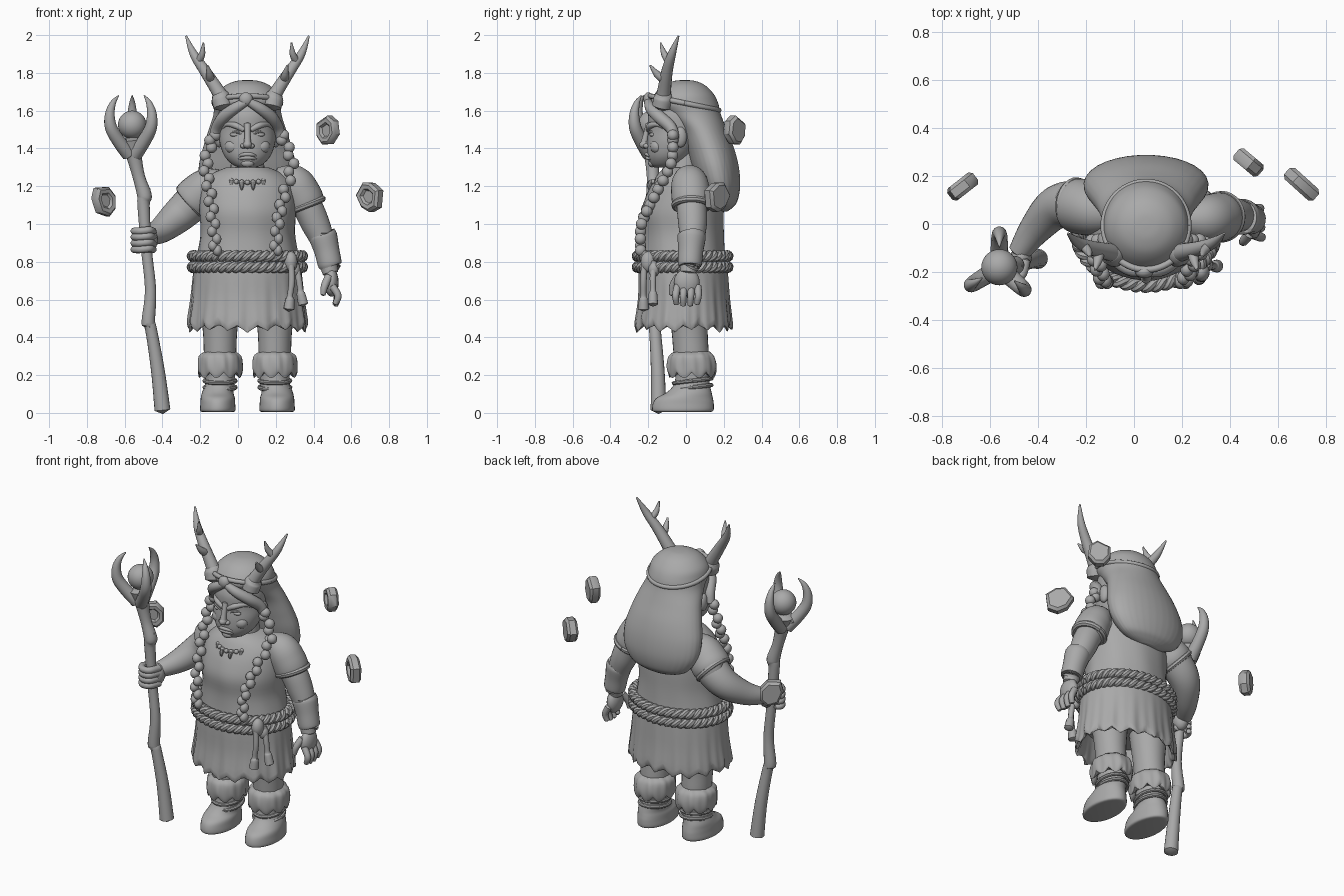
import bpy, bmesh, math, random
from mathutils import Vector, Matrix
from math import sin, cos, pi, tau

random.seed(4)
stone = bpy.data.materials.new("plain_grey")
stone.diffuse_color = (0.4, 0.4, 0.4, 1)
CX = 0.05  # the figure's own centre line


def finish(name, bm):
    bmesh.ops.recalc_face_normals(bm, faces=bm.faces)
    me = bpy.data.meshes.new(name)
    bm.to_mesh(me)
    bm.free()
    me.materials.append(stone)
    ob = bpy.data.objects.new(name, me)
    bpy.context.collection.objects.link(ob)
    return ob


def smooth(rows, n):
    """Catmull-Rom resampling of tuples."""
    out = []
    for i in range(len(rows) - 1):
        a, b, c, d = rows[max(i - 1, 0)], rows[i], rows[i + 1], rows[min(i + 2, len(rows) - 1)]
        for k in range(n):
            t = k / n
            out.append([0.5 * (2 * q + (r - p) * t + (2 * p - 5 * q + 4 * r - s) * t * t
                               + (3 * q - p - 3 * r + s) * t ** 3) for p, q, r, s in zip(a, b, c, d)])
    return out + [list(rows[-1])]


def skin(bm, rings, ends=None):
    rings = [[bm.verts.new(p) for p in r] for r in rings]
    n = len(rings[0])
    for a, b in zip(rings, rings[1:]):
        for i in range(n):
            bm.faces.new((a[i], a[(i + 1) % n], b[(i + 1) % n], b[i]))
    for ring, tip in zip((rings[0], rings[-1]), ends or (None, None)):
        if tip is None:
            bm.faces.new(ring)
        else:
            v = bm.verts.new(tip)
            for i in range(n):
                bm.faces.new((ring[i], ring[(i + 1) % n], v))


def loft(name, rows, seg=48, n=4, warp=lambda a, t: (1, 0)):
    """Rows of z, centre x, half width, front y, back y. warp gives scale and lift."""
    rings, rows = [], smooth(rows, n)
    for j, (z, x, rx, yf, yb) in enumerate(rows):
        ring = []
        for i in range(seg):
            a = tau * i / seg
            s, dz = warp(a, j / (len(rows) - 1))
            ring.append((x + s * rx * cos(a), (yf + yb) / 2 + s * (yb - yf) / 2 * sin(a), z + dz))
        rings.append(ring)
    bm = bmesh.new()
    skin(bm, rings)
    return finish(name, bm)


def tubes(name, paths, seg=14, n=5):
    """Each path is a list of x, y, z, radius."""
    bm = bmesh.new()
    for path in paths:
        pts = smooth(path, n)
        ps = [Vector(p[:3]) for p in pts]
        rings, side = [], None
        for i, p in enumerate(ps):
            t = (ps[min(i + 1, len(ps) - 1)] - ps[max(i - 1, 0)]).normalized()
            side = t.orthogonal() if side is None else side - t * side.dot(t)
            side.normalize()
            up, r = t.cross(side), max(pts[i][3], 0.002)
            rings.append([p + r * (side * cos(tau * k / seg) + up * sin(tau * k / seg)) for k in range(seg)])
        tips = (ps[0] - (ps[1] - ps[0]).normalized() * pts[0][3] * 0.5,
                ps[-1] + (ps[-1] - ps[-2]).normalized() * max(pts[-1][3], 0.002) * 0.5)
        skin(bm, rings, tips)
    return finish(name, bm)


def blobs(name, items, u=16, v=10):
    """Ellipsoids: x, y, z, rx, ry, rz."""
    bm = bmesh.new()
    for x, y, z, a, b, c in items:
        bmesh.ops.create_uvsphere(bm, u_segments=u, v_segments=v, radius=1,
                                  matrix=Matrix.Translation((x, y, z)) @ Matrix.Diagonal((a, b, c, 1)))
    return finish(name, bm)


def flip(path):
    return [(2 * CX - p[0],) + tuple(p[1:]) for p in path]


# --- clothing: tunic, ragged hollow skirt ---
loft("tunic", [(.78, CX, .28, -.24, .215), (.84, CX, .268, -.23, .205), (.95, CX, .25, -.225, .2),
               (1.06, CX, .255, -.235, .2), (1.15, CX, .25, -.21, .195), (1.22, CX, .235, -.175, .18),
               (1.27, CX, .18, -.145, .15), (1.3, CX, .11, -.11, .1)],
     warp=lambda a, t: (1 + .012 * sin(9 * a + 5 * t) * (1 - t), 0))


def rag(a, t):
    low = max(0, 1 - abs(t - .6) / .4)
    zig = abs((a * 18 / tau) % 1 - .5) * 2
    return 1 + low * (.018 * sin(13 * a) + .012 * sin(29 * a)), low ** 3 * (.055 * zig + .012 * sin(5 * a))


loft("skirt", [(.83, CX, .27, -.235, .21), (.76, CX, .285, -.25, .22), (.6, CX, .3, -.255, .23),
               (.44, CX, .315, -.272, .242), (.47, CX, .285, -.24, .215), (.6, CX, .27, -.22, .2)],
     seg=144, n=4, warp=rag)

# --- twisted rope belt with knot and tassels ---
ropes = []
for z0 in (.83, .772):
    for ph in (0, pi):
        path = []
        for i in range(241):
            a = tau * i / 240
            w = 22 * a + ph
            path.append((CX + (.29 + .013 * cos(w)) * cos(a), -.018 + (.238 + .013 * cos(w)) * sin(a),
                         z0 + .013 * sin(w), .019))
        ropes.append(path)
tubes("rope_belt", ropes, seg=8, n=1)
blobs("belt_knot", [(.28, -.2, .8, .035, .04, .055), (.3, -.17, .76, .03, .03, .04)])
tubes("belt_tassels", [
    [(.28, -.22, .8, .017), (.285, -.225, .7, .017), (.275, -.225, .62, .016), (.275, -.225, .6, .024), (.27, -.225, .55, .029)],
    [(.3, -.17, .8, .017), (.32, -.175, .72, .017), (.33, -.175, .65, .016), (.333, -.175, .63, .023), (.345, -.175, .575, .027)]])

# --- legs, fur cuffs and boots ---
for side, sx in (("right", -1), ("left", 1)):
    x = CX + sx * .145
    loft(side + "_leg", [(.15, x, .075, -.05, .11), (.3, x, .085, -.065, .12), (.42, x, .09, -.075, .115),
                         (.55, x, .105, -.09, .12), (.66, x, .12, -.1, .14)], seg=28)
    loft(side + "_fur_cuff", [(.22, x, .085, -.06, .12), (.215, x, .112, -.09, .15), (.25, x, .118, -.1, .162),
                              (.3, x, .112, -.09, .15), (.325, x, .08, -.06, .125)], seg=72,
         warp=lambda a, t: (1 + .025 * sin(9 * a + 4 * t) + .012 * sin(17 * a),
                            -.03 * abs(sin(4.5 * a)) * max(0, 1 - abs(t - .25) * 3)))
    f = x + sx * .012
    loft(side + "_boot", [(.004, f, .075, -.155, .12), (.012, f, .093, -.178, .145), (.05, f, .092, -.175, .147),
                          (.08, f, .09, -.155, .142), (.11, f, .083, -.1, .135), (.16, x, .078, -.06, .125),
                          (.24, x, .08, -.058, .125)], seg=32)
    tubes(side + "_boot_wraps", [[(x + .082 * cos(tau * i / 24), .035 + .1 * sin(tau * i / 24),
                                   z + .012 * sin(tau * i / 24), .011) for i in range(25)] for z in (.135, .17)],
          seg=8, n=1)

# --- arms: one bent to hold the staff, one hanging ---
tubes("right_arm", [[(-.12, .05, 1.2, .09), (-.22, .08, 1.13, .1), (-.32, .07, 1.04, .09),
                     (-.41, -.02, .965, .068), (-.48, -.12, .93, .045)]], seg=24)
tubes("left_arm", [[(.27, .03, 1.2, .08), (.36, .03, 1.1, .08), (.41, .035, 1.0, .076),
                    (.45, .03, .9, .062), (.49, .01, .74, .042)]], seg=24)
tubes("sleeves", [[(-.08, .03, 1.23, .06), (-.155, .05, 1.2, .1), (-.215, .07, 1.145, .115), (-.245, .08, 1.115, .11), (-.25, .08, 1.11, .09)],
                  [(.2, .02, 1.24, .06), (.29, .02, 1.22, .095), (.335, .025, 1.16, .103), (.36, .03, 1.105, .1), (.365, .03, 1.095, .08)]], seg=28)


def ring(c, axis, r, thick):
    q = Vector(axis).to_track_quat('Z', 'Y')
    return [tuple(Vector(c) + q @ Vector((r * cos(tau * i / 28), r * sin(tau * i / 28), 0))) + (thick,) for i in range(29)]


tubes("sleeve_hems", [ring((-.245, .08, 1.115), (-1, .1, -.9), .098, .017),
                      ring((.363, .03, 1.1), (.4, 0, -1), .09, .018)], seg=8, n=1)
tubes("bracer", [[(.448, .03, .94, .062), (.45, .03, .935, .075), (.47, .025, .86, .067), (.487, .02, .785, .063), (.489, .02, .778, .05)]], seg=24)
blobs("hanging_palm", [(.495, .005, .69, .038, .068, .075)])
tubes("hanging_fingers", [[(.5, -.045 + .036 * i, .67, .02), (.53 - .002 * i, -.055 + .04 * i, .62, .019),
                           (.515, -.05 + .036 * i, .565 + .008 * abs(i - 1.5), .015)] for i in range(4)]
      + [[(.48, -.04, .72, .022), (.458, -.07, .67, .02), (.45, -.075, .625, .014)]], seg=10)
blobs("gripping_palm", [(-.47, -.14, .915, .045, .05, .065)])
tubes("gripping_fingers", [[(-.45, -.15, z, .02), (-.47, -.215, z + .005, .02), (-.52, -.215, z, .02),
                            (-.55, -.175, z, .019), (-.53, -.14, z, .015)] for z in (.865, .898, .931, .962)], seg=10)

# --- staff with three claws around an orb ---
SX, SY = -.56, -.18
tubes("staff_pole", [[(-.4, -.145, .015, .042), (-.425, -.15, .23, .036), (-.462, -.165, .45, .031), (-.475, -.168, .48, .036),
                      (-.463, -.17, .65, .03), (-.485, -.17, .87, .029), (-.5, -.172, 1.1, .033), (-.495, -.172, 1.15, .039),
                      (-.525, -.175, 1.25, .033), (-.55, SY, 1.36, .042), (SX, SY, 1.44, .065)]], seg=16)
tubes("staff_knots", [[(-.5, -.172, 1.1, .02), (-.475, -.175, 1.19, .012)], [(-.46, -.165, .45, .02), (-.495, -.17, .5, .012)],
                      [(-.55, SY, 1.36, .03), (-.62, -.19, 1.425, .02)]], seg=10)
claws = []
for ang in (90, 212, -42):
    a = math.radians(ang)
    claws.append([(SX + r * cos(a), SY + r * sin(a), z, w) for r, z, w in
                  ((.02, 1.37, .04), (.085, 1.44, .036), (.132, 1.51, .033), (.14, 1.58, .026), (.12, 1.64, .016), (.085, 1.68, .003))])
tubes("staff_claws", claws)
blobs("staff_orb", [(SX, SY, 1.525, .075, .075, .075)], 32, 20)

# --- head and face ---
loft("neck", [(1.2, CX, .1, -.09, .08), (1.4, CX, .08, -.09, .08)], seg=24)
loft("head", [(1.298, CX, .04, -.165, -.06), (1.315, CX, .08, -.187, -.02), (1.36, CX, .122, -.205, .03),
              (1.43, CX, .147, -.207, .08), (1.5, CX, .152, -.2, .12), (1.58, CX, .155, -.2, .14),
              (1.66, CX, .14, -.165, .14)], seg=40)
blobs("nose_and_ears", [(CX, -.218, 1.42, .024, .03, .022), (CX - .022, -.207, 1.413, .016, .02, .014),
                        (CX + .022, -.207, 1.413, .016, .02, .014), (CX - .15, -.03, 1.46, .025, .035, .055),
                        (CX + .15, -.03, 1.46, .025, .035, .055)])
tubes("nose_bridge", [[(CX, -.195, 1.53, .018), (CX, -.212, 1.47, .016), (CX, -.222, 1.425, .02)]])
brow = [(CX + .018, -.198, 1.497, .013), (CX + .06, -.19, 1.52, .017), (CX + .105, -.15, 1.527, .012), (CX + .13, -.115, 1.505, .006)]
tubes("brows", [brow, flip(brow)])
lid = [(CX + .032, -.194, 1.475, .006), (CX + .062, -.187, 1.488, .008), (CX + .095, -.158, 1.476, .006)]
tubes("eyelids", [lid, flip(lid)], seg=8)
blobs("eyes_and_cheeks", [(CX + s * x, y, z, a, b, c) for s in (-1, 1) for x, y, z, a, b, c in
                          ((.062, -.175, 1.473, .03, .018, .013), (.075, -.15, 1.41, .045, .04, .04))]
      + [(CX, -.18, 1.322, .035, .02, .022)])
lip = [(CX - .048, -.192, 1.36, .004), (CX - .02, -.207, 1.368, .01), (CX + .02, -.207, 1.368, .01), (CX + .048, -.192, 1.36, .004)]
tubes("lips", [lip, [(x, y + .003, z - .018, r) for x, y, z, r in lip]], seg=10)

# --- hair: long fall at the back, front locks, braids ---
loft("back_hair", [(1.065, CX, .06, .17, .215), (1.085, CX, .14, .14, .245), (1.12, CX, .2, .11, .272), (1.2, CX, .25, .065, .287),
                   (1.3, CX, .258, .03, .28), (1.4, CX, .236, .0, .255), (1.5, CX, .205, -.04, .215), (1.58, CX, .18, -.12, .185),
                   (1.64, CX, .178, -.185, .17), (1.69, CX, .162, -.165, .145), (1.735, CX, .115, -.12, .1),
                   (1.757, CX, .06, -.065, .05), (1.762, CX, .01, -.015, .005)], seg=96, n=5,
     warp=lambda a, t: (1 + .006 * sin(31 * a) * max(0, 1 - 1.8 * t), 0))
lock = [(CX + .01, -.2, 1.645, .022), (CX + .07, -.185, 1.61, .03), (CX + .125, -.14, 1.565, .034),
        (CX + .16, -.08, 1.51, .032), (CX + .18, -.06, 1.45, .025)]
tubes("front_locks", [lock, flip(lock)])
paths = ([(-.13, -.07, 1.47), (-.17, -.08, 1.32), (-.15, -.17, 1.16), (-.13, -.235, 1.0), (-.12, -.24, .86)],
         [(.23, -.07, 1.47), (.285, -.08, 1.32), (.24, -.17, 1.14), (.21, -.235, 1.0), (.2, -.24, .86)])
beads = []
for path in paths:
    pts = smooth(path, 4)
    for i, (x, y, z) in enumerate(pts):
        beads.append((x + .011 * (-1) ** i, y, z, .031 - .0004 * i, .03, .03))
blobs("braids", beads, 14, 10)

# --- headband with gem ---
band = [(CX + .176 * cos(tau * i / 60), -.008 + .182 * sin(tau * i / 60), 1.64 - .038 * sin(tau * i / 60), .014) for i in range(61)]
tubes("headband", [band], seg=10, n=1)
blobs("headband_gem", [(CX - .008, -.2, 1.66, .037, .026, .037)])

# --- antlers ---
antler = [[(.17, -.125, 1.64, .042), (.21, -.115, 1.71, .036), (.275, -.1, 1.81, .03), (.335, -.075, 1.9, .022), (.375, -.04, 1.995, .005)],
          [(.31, -.09, 1.86, .02), (.29, -.115, 1.9, .017), (.283, -.135, 1.96, .004)],
          [(.245, -.105, 1.76, .024), (.25, -.15, 1.79, .02), (.262, -.19, 1.84, .005)],
          [(.18, -.13, 1.62, .05), (.19, -.12, 1.665, .052), (.2, -.118, 1.69, .04)]]
tubes("left_antler", antler)
tubes("right_antler", [flip(p) for p in antler])

# --- necklace of beads and teeth ---
arc = [(CX + .125 * sin(b), -.03 - .155 * cos(b), 1.285 - .065 * (cos(b) * .5 + .5)) for b in
       [-1.7 + 3.4 * i / 14 for i in range(15)]]
tubes("necklace_cord", [[p + (.008,) for p in arc]], seg=8, n=2)
blobs("necklace_beads", [(x, y - .004, z, .014, .014, .014) for x, y, z in arc], 10, 8)
tubes("necklace_teeth", [[(x, y - .008, z, .013), (x, y - .015, z - .025, .01), (x, y - .012, z - .045, .002)] for x, y, z in arc[4:11:2]], seg=8)


# --- floating stones: faceted slabs with a dished front ---
def slab(name, loc, turn, tilt, w, h):
    bm = bmesh.new()
    shape = [(tau * i / 7 + random.uniform(-.2, .2), random.uniform(.88, 1.05)) for i in range(7)]
    rot = Matrix.Translation(loc) @ Matrix.Rotation(math.radians(turn), 4, 'Z') @ Matrix.Rotation(math.radians(tilt), 4, 'Y')
    rings = [[rot @ Vector((w * s * r * cos(a), d, h * s * r * sin(a))) for a, r in shape]
             for s, d in ((.8, .032), (1, .018), (1, -.018), (.82, -.032), (.55, -.03), (.42, -.016))]
    skin(bm, rings)
    finish(name, bm)


slab("floating_stone_a", (.478, .255, 1.495), -40, 10, .075, .085)
slab("floating_stone_b", (.7, .163, 1.145), -42, 35, .085, .082)
slab("floating_stone_c", (-.71, .158, 1.125), 38, -20, .075, .086)

# --- shading ---
bpy.ops.object.select_all(action='SELECT')
bpy.context.view_layer.objects.active = bpy.data.objects["head"]
bpy.ops.object.shade_smooth_by_angle(angle=math.radians(40))
